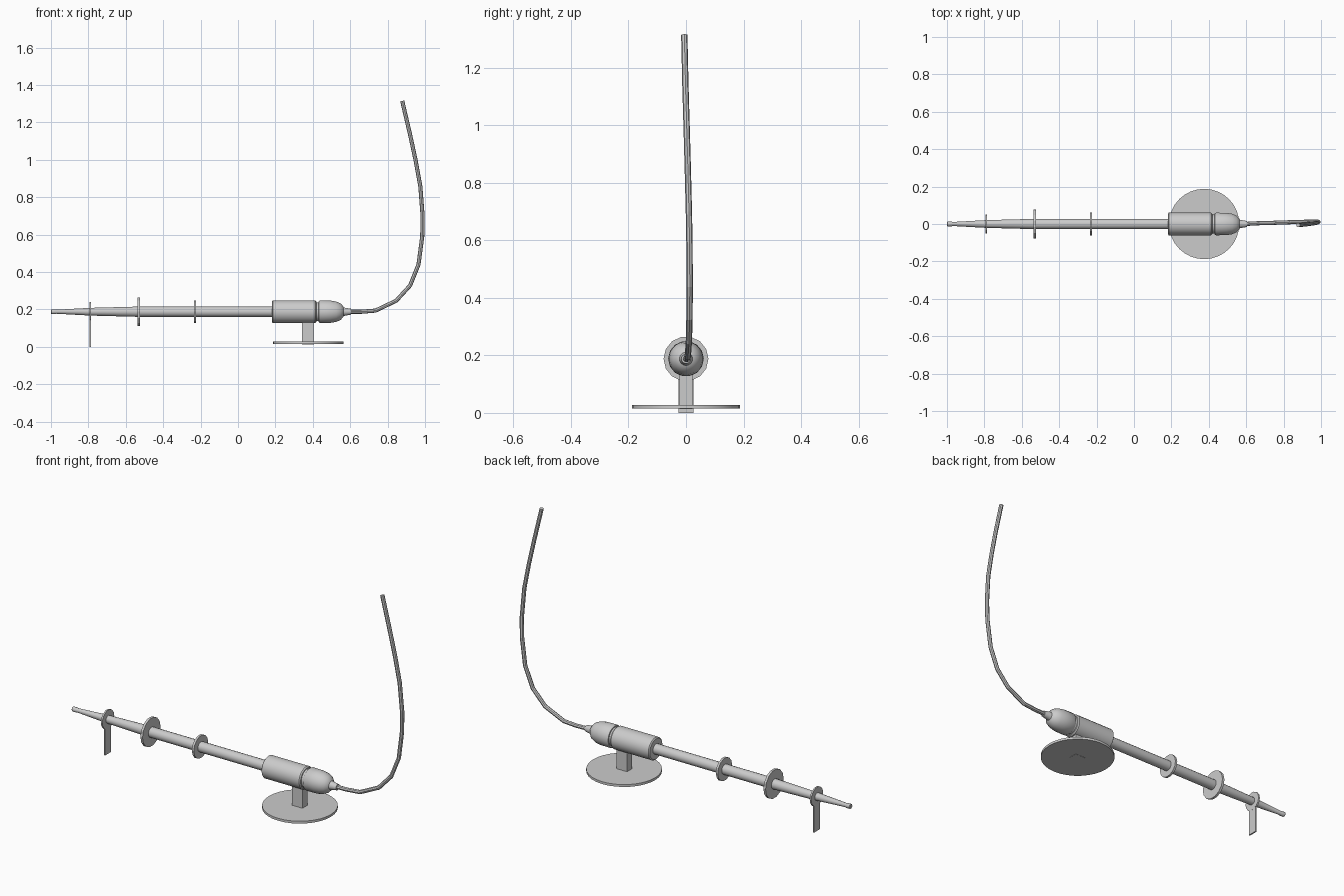
import bpy, bmesh, math

if "Cube" in bpy.data.objects:
    bpy.data.objects.remove(bpy.data.objects["Cube"])

AXIS_Z = 0.188


def finish(bm, name, smooth=False):
    bmesh.ops.recalc_face_normals(bm, faces=bm.faces)
    me = bpy.data.meshes.new(name)
    bm.to_mesh(me)
    bm.free()
    ob = bpy.data.objects.new(name, me)
    bpy.context.collection.objects.link(ob)
    if smooth:
        shade(ob)
    return ob


def shade(ob):
    bpy.ops.object.select_all(action='DESELECT')
    ob.select_set(True)
    bpy.context.view_layer.objects.active = ob
    bpy.ops.object.shade_smooth_by_angle(angle=math.radians(35))


def lathe_x(name, profile, sides, smooth=True):
    """Solid of revolution around the tool axis; profile is (x, radius)."""
    bm = bmesh.new()
    rings = []
    for x, r in profile:
        rings.append([bm.verts.new((x, r * math.sin(a), AXIS_Z + r * math.cos(a)))
                      for a in ((i + 0.5) * math.tau / sides for i in range(sides))])
    for a, b in zip(rings, rings[1:]):
        for i in range(sides):
            j = (i + 1) % sides
            bm.faces.new((a[i], a[j], b[j], b[i]))
    bm.faces.new(rings[0])
    bm.faces.new(rings[-1])
    return finish(bm, name, smooth)


def box(name, lo, hi):
    bm = bmesh.new()
    bmesh.ops.create_cube(bm, size=1)
    for v in bm.verts:
        v.co = [(l + h) / 2 + c * (h - l) for l, h, c in zip(lo, hi, v.co)]
    return finish(bm, name)


# Heating rod with tapered tip
lathe_x("rod_and_tip", [(-1, 0.010), (-0.997, 0.013), (-0.975, 0.013), (-0.97, 0.011),
                        (-0.79, 0.021), (-0.53, 0.028), (0.2, 0.028)], 16)

# Handle grip, groove and rounded rear with cable collar
lathe_x("handle", [(0.181, 0.055), (0.186, 0.061), (0.412, 0.061), (0.418, 0.056),
                   (0.419, 0.051), (0.431, 0.051), (0.432, 0.057), (0.438, 0.061),
                   (0.495, 0.060), (0.525, 0.055), (0.548, 0.045), (0.562, 0.030),
                   (0.565, 0.023), (0.575, 0.021), (0.604, 0.016)], 24)

# Guard discs along the rod
for name, x, r, t in (("front_disc", -0.79, 0.052, 0.009),
                      ("large_disc", -0.53, 0.078, 0.013),
                      ("rear_disc", -0.23, 0.062, 0.012)):
    lathe_x(name, [(x - t / 2, r), (x + t / 2, r)], 14, smooth=False)

# Front leg, rear post and round foot
box("front_leg", (-0.794, -0.026, 0), (-0.786, 0.026, AXIS_Z - 0.015))
box("rear_post", (0.342, -0.022, 0.014), (0.406, 0.022, AXIS_Z - 0.03))
bm = bmesh.new()
bmesh.ops.create_cone(bm, cap_ends=True, segments=32, radius1=0.188, radius2=0.188, depth=0.013)
bmesh.ops.translate(bm, vec=(0.375, 0, 0.0215), verts=bm.verts)
finish(bm, "round_foot", True)

# Power cable swept along a polyline
path = [(0.59, 0.0, 0.188), (0.66, 0.004, 0.188), (0.735, 0.006, 0.194), (0.846, 0.010, 0.247),
        (0.92, 0.012, 0.328), (0.965, 0.013, 0.44), (0.985, 0.012, 0.59),
        (0.987, 0.010, 0.70), (0.975, 0.006, 0.857), (0.949, 0.002, 1.0),
        (0.92, -0.002, 1.135), (0.878, -0.006, 1.315)]
cu = bpy.data.curves.new("cable", 'CURVE')
cu.dimensions = '3D'
cu.bevel_depth = 0.011
cu.bevel_resolution = 2
cu.use_fill_caps = True
sp = cu.splines.new('POLY')
sp.points.add(len(path) - 1)
for p, co in zip(sp.points, path):
    p.co = (*co, 1)
sp.use_smooth = False
cable = bpy.data.objects.new("cable", cu)
bpy.context.collection.objects.link(cable)
